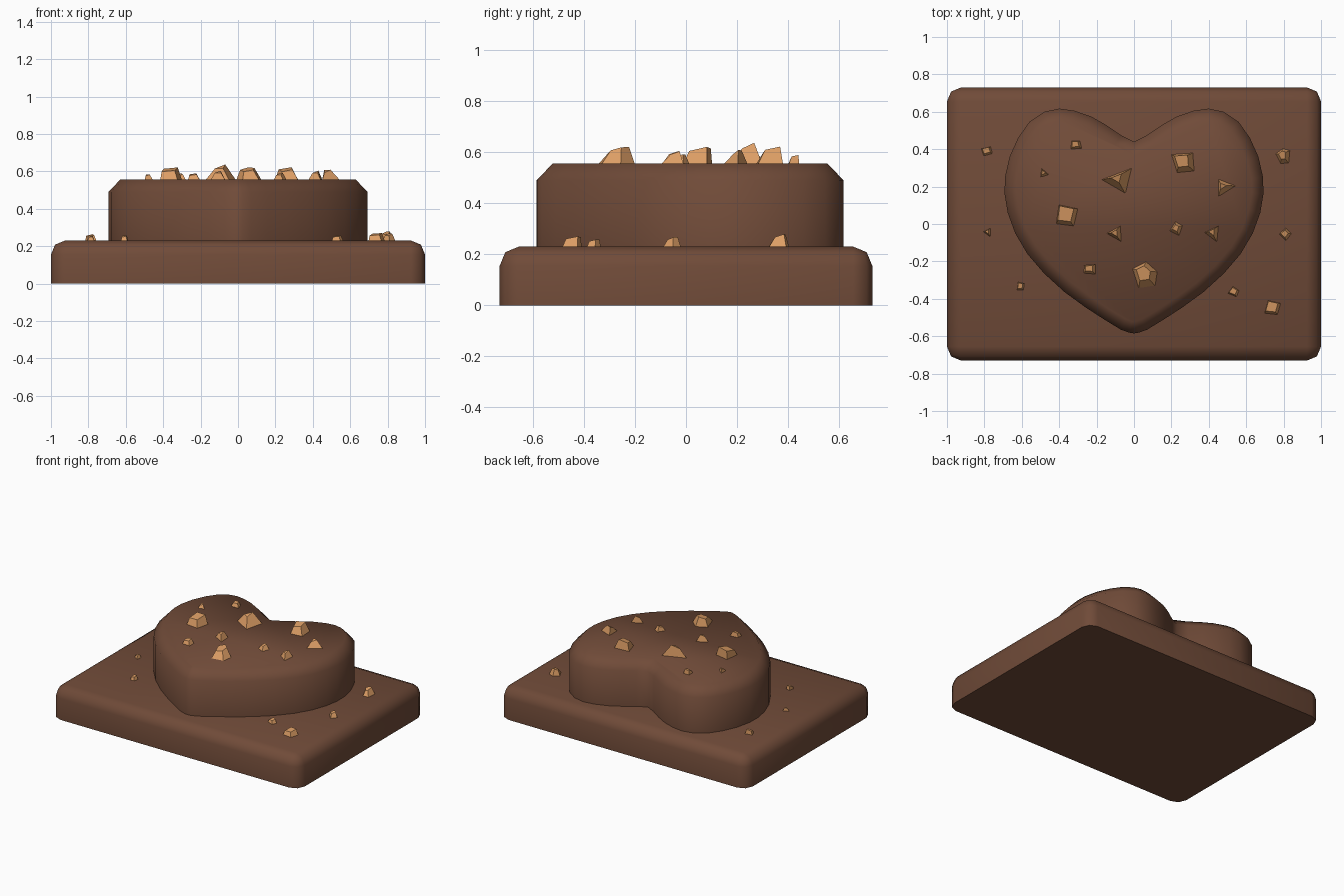
import bpy, bmesh, math, random
from mathutils import Vector

if "Cube" in bpy.data.objects:
    bpy.data.objects.remove(bpy.data.objects["Cube"])

random.seed(4)


def material(name, rgb):
    m = bpy.data.materials.new(name)
    m.diffuse_color = (*rgb, 1)
    m.use_nodes = True
    m.node_tree.nodes["Principled BSDF"].inputs["Base Color"].default_value = m.diffuse_color
    return m


CHOCOLATE = material("milk_chocolate", (0.162, 0.070, 0.040))
NUT = material("toasted_nut", (0.72, 0.34, 0.13))


def finish(bm, name, mat, smooth_angle=None):
    bmesh.ops.recalc_face_normals(bm, faces=bm.faces)
    me = bpy.data.meshes.new(name)
    bm.to_mesh(me)
    bm.free()
    me.materials.append(mat)
    ob = bpy.data.objects.new(name, me)
    bpy.context.collection.objects.link(ob)
    if smooth_angle:
        bpy.ops.object.select_all(action='DESELECT')
        ob.select_set(True)
        bpy.context.view_layer.objects.active = ob
        bpy.ops.object.shade_smooth_by_angle(angle=math.radians(smooth_angle))
    return ob


# Slab: box with rounded upright and top edges, flat underside
bm = bmesh.new()
bmesh.ops.create_cube(bm, size=1)
for v in bm.verts:
    v.co = (v.co.x * 2, v.co.y * 1.46, (v.co.z + 0.5) * 0.23)
edges = [e for e in bm.edges if max(v.co.z for v in e.verts) > 0.1]
bmesh.ops.bevel(bm, geom=edges, offset=0.075, segments=2, profile=0.5, affect='EDGES')
finish(bm, "chocolate_slab", CHOCOLATE, 50)

# Heart: half outline mirrored, extruded, with a chamfered rim
half = [(0, .44), (.07, .475), (.15, .53), (.23, .575), (.32, .606), (.40, .617),
        (.48, .60), (.56, .545), (.62, .46), (.665, .36), (.69, .25), (.692, .16),
        (.675, .06), (.635, -.05), (.57, -.16), (.48, -.265), (.37, -.365),
        (.26, -.445), (.16, -.51), (.07, -.565), (.025, -.581), (0, -.585)]
outline = half + [(-x, y) for x, y in half[-2:0:-1]]
bm = bmesh.new()
base = bm.faces.new([bm.verts.new((x, y, 0.22)) for x, y in outline])
top = bmesh.ops.extrude_face_region(bm, geom=[base])["geom"]
for v in [g for g in top if isinstance(g, bmesh.types.BMVert)]:
    v.co.z = 0.49
cap = [g for g in top if isinstance(g, bmesh.types.BMFace)][0]
bmesh.ops.recalc_face_normals(bm, faces=bm.faces)
bmesh.ops.inset_region(bm, faces=[cap], thickness=0.062, use_even_offset=True)
for v in cap.verts:
    v.co.z = 0.556
finish(bm, "chocolate_heart", CHOCOLATE, 60)


# Nut pieces: irregular tapered shards with a tilted top facet
def nut(name, x, y, z, r, h, turn, sides, taper):
    bm = bmesh.new()
    low, high = [], []
    for i in range(sides):
        a = math.radians(turn) + math.tau * i / sides + random.uniform(-.2, .2)
        d = Vector((math.cos(a), math.sin(a), 0)) * r * random.uniform(.85, 1.1)
        low.append(bm.verts.new(Vector((x, y, z - 0.015)) + d))
        lift = h * (1 - 0.35 * (0.5 - 0.5 * math.cos(a - 1.0)))
        shift = Vector((-0.12 * r, 0.15 * r, lift))
        high.append(bm.verts.new(Vector((x, y, z)) + d * taper + shift))
    bm.faces.new(low)
    bm.faces.new(high)
    for i in range(sides):
        j = (i + 1) % sides
        bm.faces.new((low[i], low[j], high[j], high[i]))
    finish(bm, name, NUT)


# x, y, radius, height, turn, sides, taper
heart_nuts = [
    (-.31, .42, .042, .035, 50, 4, .55), (-.48, .27, .040, .032, 110, 3, .4),
    (-.08, .23, .100, .083, 50, 3, .3), (.265, .325, .080, .068, 50, 4, .55),
    (.48, .19, .074, .058, 120, 3, .3), (-.355, .045, .076, .068, 30, 4, .7),
    (-.095, -.06, .066, .050, 60, 3, .35), (.23, -.03, .050, .038, 110, 4, .4),
    (.425, -.05, .062, .050, 55, 3, .35), (-.235, -.245, .050, .036, 45, 4, .5),
    (.06, -.275, .082, .068, 20, 5, .5)]
slab_nuts = [
    (-.785, .39, .036, .035, 60, 4, .6), (-.78, -.045, .036, .026, 60, 3, .4),
    (-.605, -.335, .034, .030, 40, 4, .6), (.80, .36, .056, .050, 30, 5, .45),
    (.81, -.06, .040, .040, 90, 4, .5), (.535, -.365, .036, .030, 20, 4, .6),
    (.745, -.45, .056, .042, 40, 4, .7)]
for label, z, rows in (("heart_nut", 0.554, heart_nuts), ("slab_nut", 0.229, slab_nuts)):
    for i, (x, y, r, h, turn, sides, taper) in enumerate(rows):
        nut(f"{label}_{i + 1}", x, y, z, r, h, turn, sides, taper)
